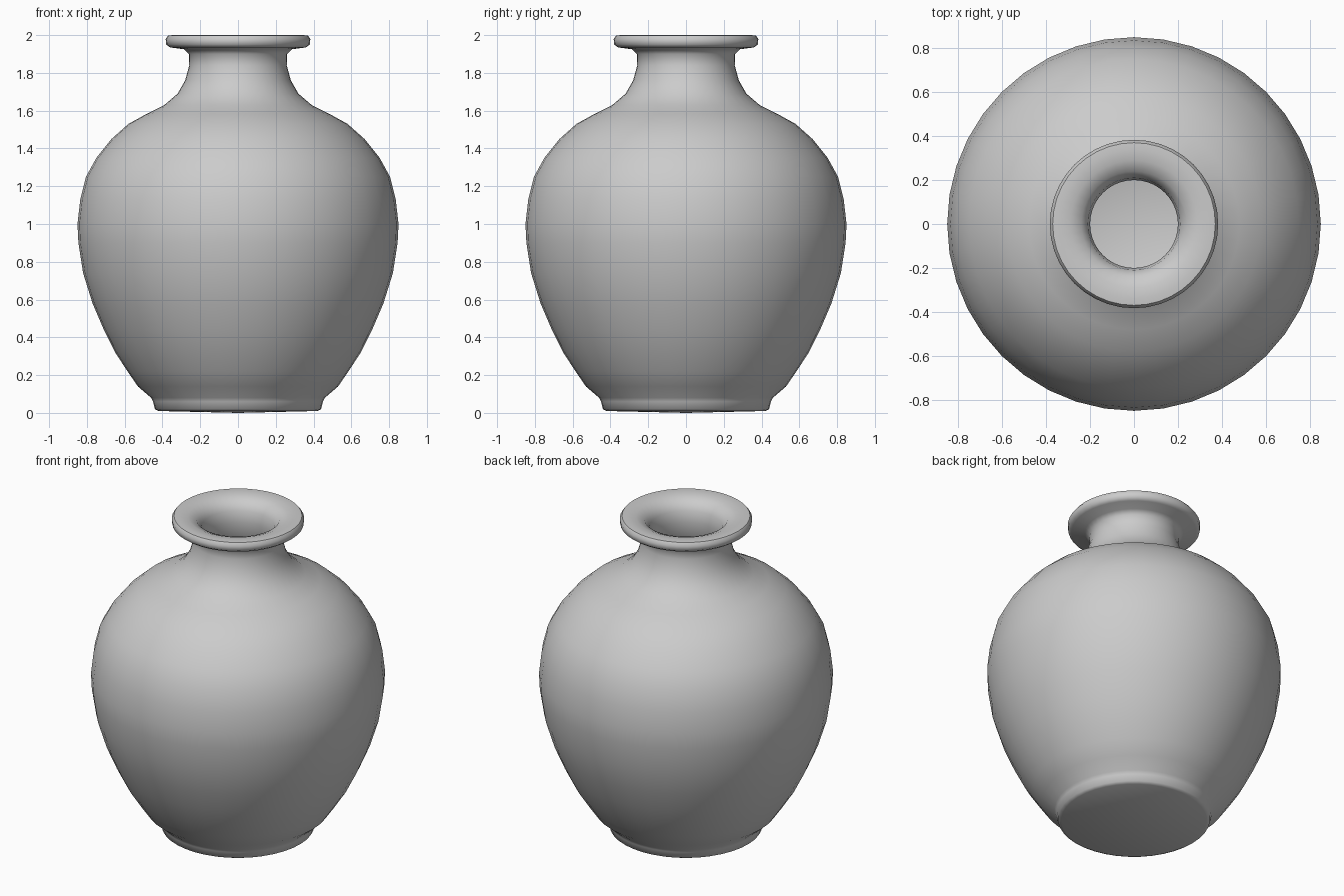
import bpy
import math
import bmesh

cube = bpy.data.objects.get("Cube")
if cube:
    bpy.data.objects.remove(cube, do_unlink=True)

SEGMENTS = 40

clay = bpy.data.materials.new("grey clay")
clay.use_nodes = True
COLOUR = (0.6, 0.6, 0.6, 1)
clay.diffuse_color = COLOUR
clay.node_tree.nodes["Principled BSDF"].inputs["Base Color"].default_value = COLOUR


def lathe(name, profile):
    """Spin a radius and height profile about the z axis."""
    bm = bmesh.new()
    verts = [bm.verts.new((r, 0, z)) for r, z in profile]
    edges = [bm.edges.new(pair) for pair in zip(verts, verts[1:])]
    bmesh.ops.spin(bm, geom=verts + edges, cent=(0, 0, 0), axis=(0, 0, 1),
                   angle=math.tau, steps=SEGMENTS, use_merge=True)
    bmesh.ops.remove_doubles(bm, verts=bm.verts, dist=0.0005)
    bmesh.ops.recalc_face_normals(bm, faces=bm.faces)
    mesh = bpy.data.meshes.new(name)
    bm.to_mesh(mesh)
    bm.free()
    mesh.materials.append(clay)
    obj = bpy.data.objects.new(name, mesh)
    bpy.context.collection.objects.link(obj)
    bpy.ops.object.select_all(action="DESELECT")
    obj.select_set(True)
    bpy.context.view_layer.objects.active = obj
    bpy.ops.object.shade_smooth_by_angle(angle=math.radians(50))
    return obj


# Foot and swelling belly
outside = [(0, 0), (0.42, 0.01), (0.44, 0.02), (0.45, 0.06), (0.46, 0.08),
           (0.53, 0.14), (0.585, 0.22), (0.65, 0.32), (0.71, 0.44),
           (0.77, 0.58), (0.82, 0.74), (0.845, 0.9), (0.85, 1.0),
           (0.835, 1.13), (0.805, 1.25), (0.75, 1.35), (0.67, 1.45),
           (0.58, 1.53), (0.48, 1.585)]
# Shoulder, neck and flared lip
neck = [(0.39, 1.63), (0.32, 1.69), (0.28, 1.76), (0.258, 1.84),
        (0.26, 1.9), (0.285, 1.925), (0.36, 1.935), (0.38, 1.95),
        (0.383, 1.98), (0.37, 1.998), (0.34, 2.0)]
# Mouth, throat and hollow inside
inside = [(0.29, 1.995), (0.24, 1.975), (0.21, 1.93), (0.2, 1.86),
          (0.21, 1.78), (0.26, 1.66), (0.4, 1.56), (0.58, 1.44),
          (0.73, 1.25), (0.78, 1.0), (0.74, 0.72), (0.63, 0.42),
          (0.5, 0.2), (0.38, 0.1), (0, 0.1)]

lathe("vase", outside + neck + inside)
